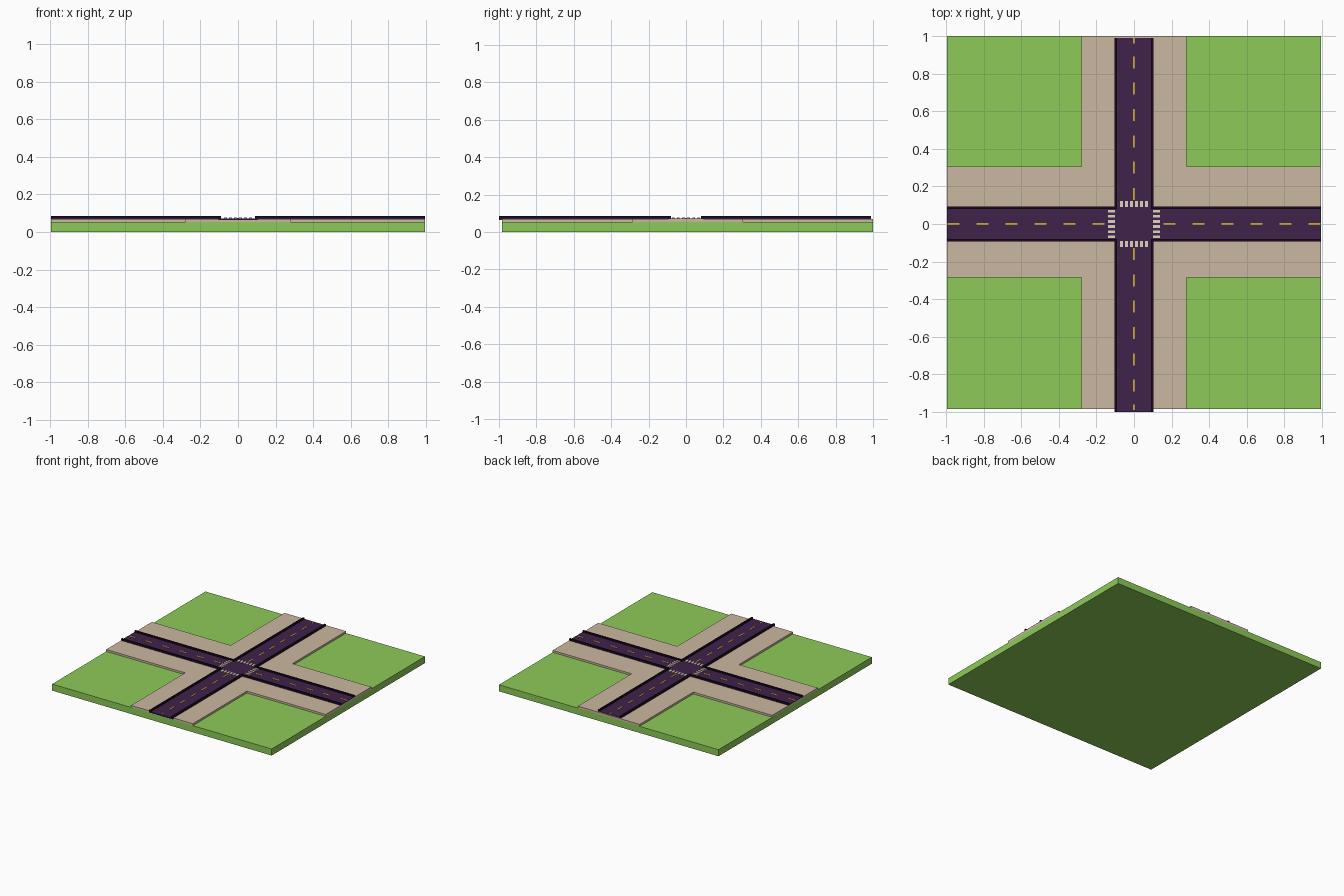
import bpy
import bmesh

cube = bpy.data.objects.get("Cube")
if cube:
    bpy.data.objects.remove(cube, do_unlink=True)


def material(name, rgb):
    """Flat colour given as 0-255 sRGB, stored linear."""
    linear = [((c / 255 + 0.055) / 1.055) ** 2.4 for c in rgb]
    mat = bpy.data.materials.new(name)
    mat.use_nodes = True
    mat.diffuse_color = (*linear, 1)
    mat.node_tree.nodes["Principled BSDF"].inputs["Base Color"].default_value = (*linear, 1)
    return mat


GRASS = material("grass green", (141, 203, 88))
PAVING = material("paving beige", (202, 184, 160))
ASPHALT = material("asphalt purple", (64, 34, 74))
KERB = material("kerb black", (28, 10, 32))
YELLOW = material("line yellow", (205, 170, 45))
STRIPE = material("crossing cream", (226, 212, 190))


def slabs(name, outlines, z0, z1, mat):
    """One object made of outlines extruded from z0 to z1."""
    bm = bmesh.new()
    for outline in outlines:
        face = bm.faces.new([bm.verts.new((x, y, z0)) for x, y in outline])
        new = bmesh.ops.extrude_face_region(bm, geom=[face])["geom"]
        top = [v for v in new if isinstance(v, bmesh.types.BMVert)]
        bmesh.ops.translate(bm, verts=top, vec=(0, 0, z1 - z0))
    bmesh.ops.recalc_face_normals(bm, faces=bm.faces)
    mesh = bpy.data.meshes.new(name)
    bm.to_mesh(mesh)
    bm.free()
    mesh.materials.append(mat)
    obj = bpy.data.objects.new(name, mesh)
    bpy.context.collection.objects.link(obj)
    return obj


def rect(x0, x1, y0, y1):
    return [(x0, y0), (x1, y0), (x1, y1), (x0, y1)]


def cross(half_x, y0, y1, end_x, end0, end1):
    """Plus-shaped outline of two crossing bands."""
    return [(-half_x, end0), (half_x, end0), (half_x, y0), (end_x, y0),
            (end_x, y1), (half_x, y1), (half_x, end1), (-half_x, end1),
            (-half_x, y1), (-end_x, y1), (-end_x, y0), (-half_x, y0)]


END = 0.995
ROAD_X, ROAD_Y = 0.105, 0.093      # half widths including kerbs
ROAD_BACK, ROAD_FRONT = 0.99, -1.0
KERB_W = 0.014
ROAD_TOP = 0.073

# Ground and raised pavements
slabs("grass_base", [rect(-END, END, -0.985, 1.0)], 0, 0.054, GRASS)
slabs("pavement", [cross(0.28, -0.285, 0.305, END, -0.985, 1.0)], 0.05, 0.07, PAVING)

# Crossing roads
slabs("road", [cross(ROAD_X, -ROAD_Y, ROAD_Y, END, ROAD_FRONT, ROAD_BACK)],
      0.065, ROAD_TOP, ASPHALT)

# An L-shaped kerb around each corner of the junction
kerbs = []
for sx in (-1, 1):
    for sy, end in ((-1, ROAD_FRONT), (1, ROAD_BACK)):
        xo, yo = sx * ROAD_X, sy * ROAD_Y
        xi, yi = sx * (ROAD_X - KERB_W), sy * (ROAD_Y - KERB_W)
        kerbs.append([(xi, yi), (sx * END, yi), (sx * END, yo),
                      (xo, yo), (xo, end), (xi, end)])
slabs("kerbs", kerbs, 0.064, 0.085, KERB)

# Yellow centre dashes
dashes = []
for side in (-1, 1):
    for i in range(6):
        x = side * (0.19 + 0.154 * i)
        y = side * (0.16 + 0.14 * i)
        dashes.append(rect(x - 0.032, x + 0.032, -0.005, 0.005))
        dashes.append(rect(-0.005, 0.005, y - 0.032, y + 0.032))
    y = side * 0.975
    dashes.append(rect(-0.005, 0.005, y - 0.015, y + 0.015))
slabs("centre_dashes", dashes, ROAD_TOP - 0.002, ROAD_TOP + 0.002, YELLOW)

# Crossing stripes on the four approaches
stripes = []
for side in (-1, 1):
    x, y = side * 0.12, side * 0.106
    for i in range(6):
        t = (i - 2.5) * 0.027
        stripes.append(rect(t - 0.008, t + 0.008, y - 0.016, y + 0.016))
        stripes.append(rect(x - 0.018, x + 0.018, t - 0.007, t + 0.007))
slabs("crossing_stripes", stripes, ROAD_TOP - 0.002, ROAD_TOP + 0.004, STRIPE)
